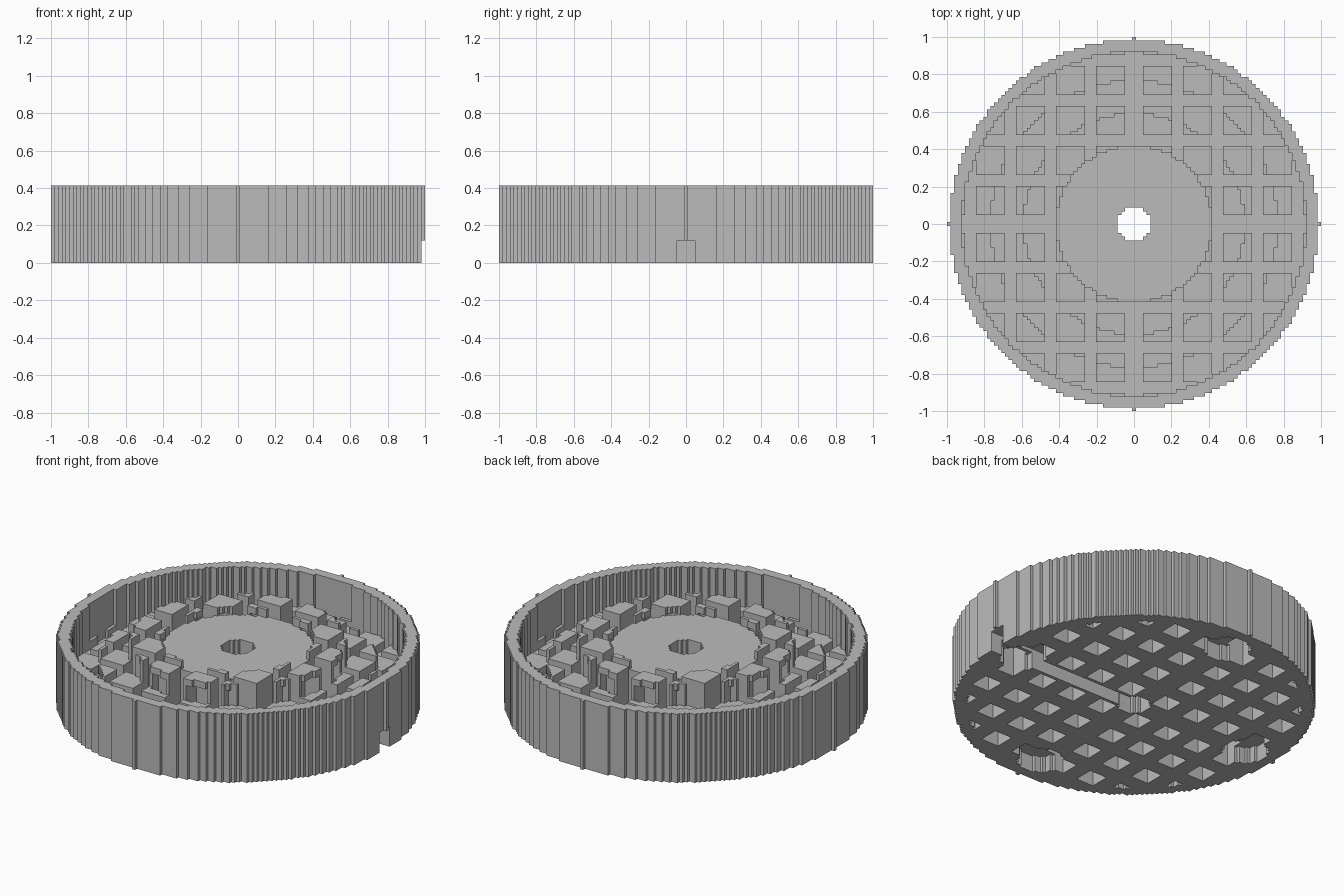
import bpy
import bmesh
import math

if "Cube" in bpy.data.objects:
    bpy.data.objects.remove(bpy.data.objects["Cube"], do_unlink=True)

N = 51                      # steps from centre to the outermost ridge
S = 2 / (2 * N + 1)         # width of one step
RIM_TOP, HUB_TOP, FLOOR_TOP = 0.415, 0.36, 0.15
R_OUT, R_IN, R_HUB, R_HOLE = 50.8, 47.4, 21.5, 4.6

grey = bpy.data.materials.new("plain grey")
grey.use_nodes = True
grey.diffuse_color = (0.5, 0.5, 0.5, 1)
grey.node_tree.nodes["Principled BSDF"].inputs["Base Color"].default_value = (0.5, 0.5, 0.5, 1)


def in_square(i, j, inset=0):
    """True inside one of the squares of the grid, eight steps wide."""
    return all(abs(k) >= 3 and inset <= (abs(k) - 3) % 11 <= 7 - inset for k in (i, j))


def underside(i, j, top):
    """Height of the underside: cable slot, four round recesses, square pockets."""
    z = 0.0
    if in_square(i, j, 1) and math.hypot(i, j) < R_IN:
        z = top - 0.04
    for cx, cy in ((41, 0), (-41, 0), (0, 41), (0, -41)):
        if math.hypot(i - cx, j - cy) < 6.7:
            z = max(z, 0.1)
    if i >= 0 and abs(j) <= 2:
        z = max(z, 0.12)
    return z


def rim(i, j):
    r = math.hypot(i, j)
    ridge = i * j == 0 and r == N
    return RIM_TOP if R_IN <= r < R_OUT or ridge else None


def hub(i, j):
    return HUB_TOP if R_HOLE <= math.hypot(i, j) < R_HUB else None


def floor(i, j):
    r = math.hypot(i, j)
    return FLOOR_TOP if R_HUB <= r < R_IN and not in_square(i, j) else None


def blocks(i, j):
    r = math.hypot(i, j)
    if not (R_HUB <= r < R_IN and in_square(i, j)):
        return None
    return 0.41 if r < 30.5 else 0.28 if r < 39.5 else 0.2


def build(name, rule):
    """Make a stepped solid from square columns, with walls only where heights differ."""
    cols = {}
    for i in range(-N, N + 1):
        for j in range(-N, N + 1):
            top = rule(i, j)
            if top is not None:
                cols[i, j] = (underside(i, j, top), top)
    bm = bmesh.new()

    def quad(*pts):
        bm.faces.new([bm.verts.new(p) for p in pts])

    for (i, j), (lo, hi) in cols.items():
        x0, x1, y0, y1 = ((k + d) * S for k in (i, j) for d in (-0.5, 0.5))
        quad((x0, y0, hi), (x1, y0, hi), (x1, y1, hi), (x0, y1, hi))
        quad((x0, y1, lo), (x1, y1, lo), (x1, y0, lo), (x0, y0, lo))
        sides = {(0, -1): ((x0, y0), (x1, y0)), (1, 0): ((x1, y0), (x1, y1)),
                 (0, 1): ((x1, y1), (x0, y1)), (-1, 0): ((x0, y1), (x0, y0))}
        for (di, dj), (a, b) in sides.items():
            nlo, nhi = cols.get((i + di, j + dj), (hi, hi))
            for z0, z1 in ((lo, min(hi, nlo)), (max(lo, nhi), hi)):
                if z1 - z0 > 1e-5:
                    quad((*a, z0), (*b, z0), (*b, z1), (*a, z1))
    bmesh.ops.remove_doubles(bm, verts=bm.verts, dist=1e-5)
    mesh = bpy.data.meshes.new(name)
    bm.to_mesh(mesh)
    bm.free()
    mesh.materials.append(grey)
    bpy.context.collection.objects.link(bpy.data.objects.new(name, mesh))


# Outer wall with four alignment ridges, centre hub, ribbed floor, raised blocks
build("rim_wall", rim)
build("centre_hub", hub)
build("floor_ribs", floor)
build("raised_blocks", blocks)
